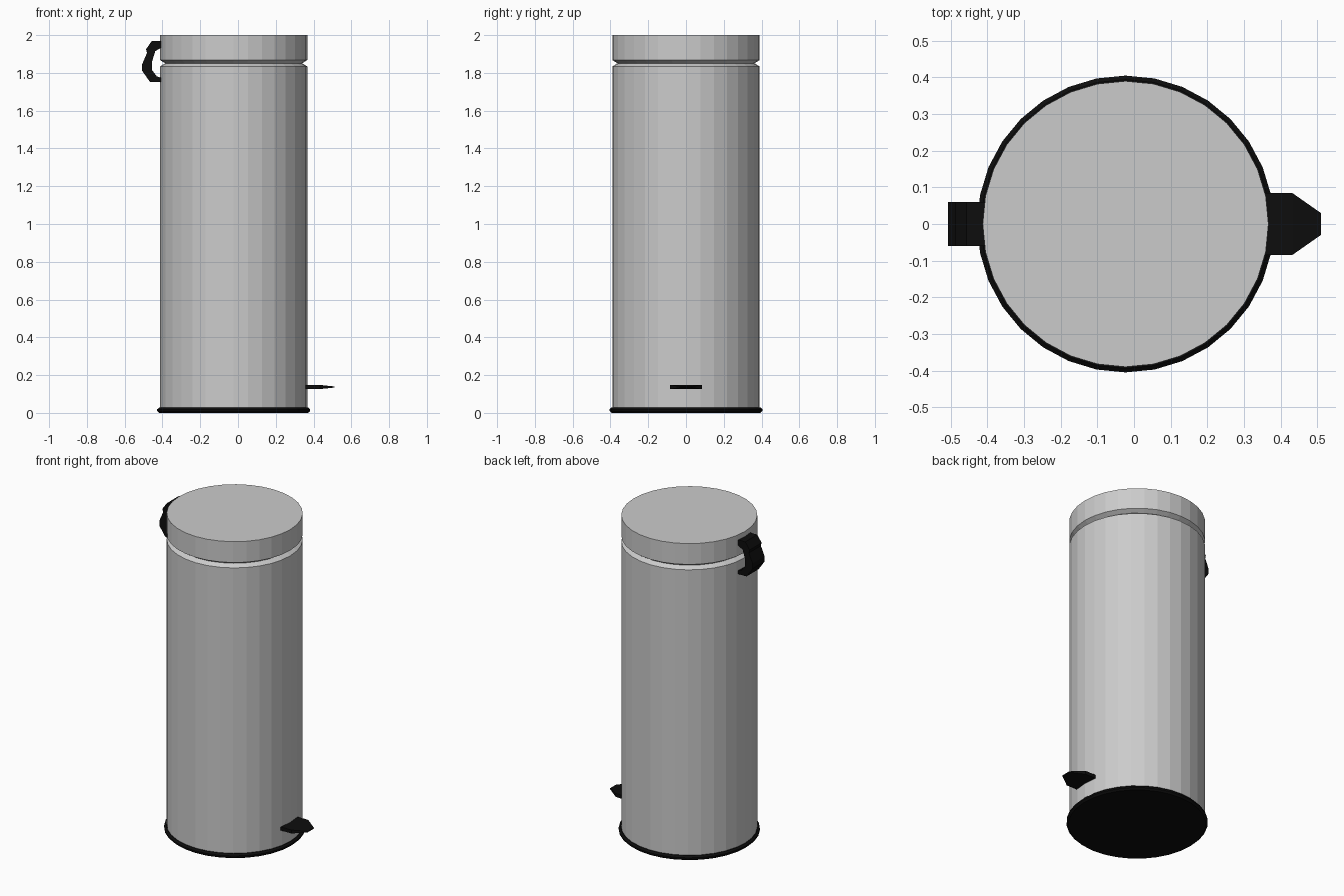
import bpy, bmesh
from math import sin, cos, tau

if "Cube" in bpy.data.objects:
    bpy.data.objects.remove(bpy.data.objects["Cube"])

CX = -0.023      # axis of the can
SIDES = 32

black = bpy.data.materials.new("black_plastic")
black.diffuse_color = (0.004, 0.004, 0.004, 1)
black.use_nodes = True
black.node_tree.nodes["Principled BSDF"].inputs["Base Color"].default_value = black.diffuse_color


def finish(name, bm, mat=None):
    bmesh.ops.recalc_face_normals(bm, faces=bm.faces)
    me = bpy.data.meshes.new(name)
    bm.to_mesh(me)
    bm.free()
    if mat:
        me.materials.append(mat)
    ob = bpy.data.objects.new(name, me)
    bpy.context.collection.objects.link(ob)
    return ob


def lathe(name, profile, mat=None):
    """Closed solid turned about the can axis from (radius, z) points."""
    bm = bmesh.new()
    rings = [[bm.verts.new((CX + r * cos(tau * i / SIDES), r * sin(tau * i / SIDES), z))
              for i in range(SIDES)] for r, z in profile]
    for a, b in zip(rings, rings[1:]):
        for i in range(SIDES):
            j = (i + 1) % SIDES
            bm.faces.new((a[i], a[j], b[j], b[i]))
    bm.faces.new(rings[0])
    bm.faces.new(rings[-1])
    return finish(name, bm, mat)


def loft(name, sections, mat=None):
    """Solid skinned through matching point loops."""
    bm = bmesh.new()
    loops = [[bm.verts.new(p) for p in s] for s in sections]
    n = len(loops[0])
    for a, b in zip(loops, loops[1:]):
        for i in range(n):
            j = (i + 1) % n
            bm.faces.new((a[i], a[j], b[j], b[i]))
    bm.faces.new(loops[0])
    bm.faces.new(loops[-1])
    return finish(name, bm, mat)


# Can body with the lid, split by a V groove
lathe("can_body", [(0.39, 0.025), (0.39, 1.834), (0.363, 1.851)])
lathe("lid", [(0.363, 1.851), (0.39, 1.868), (0.39, 2.0)])

# Base trim with a bevelled rim
lathe("base_trim", [(0.394, 0.0), (0.405, 0.01), (0.405, 0.019), (0.394, 0.029)], black)

# Carry handle: C-shaped side profile, extruded across y
handle = [(-0.40, 1.968), (-0.457, 1.968), (-0.487, 1.925), (-0.482, 1.905), (-0.508, 1.845),
          (-0.508, 1.812), (-0.466, 1.752), (-0.40, 1.752),
          (-0.40, 1.772), (-0.43, 1.782), (-0.455, 1.815), (-0.455, 1.86),
          (-0.438, 1.915), (-0.40, 1.937)]
loft("carry_handle", [[(x, y, z) for x, z in handle] for y in (-0.06, 0.06)], black)

# Foot pedal: flat plate tapering to a thin tip
stations = [(0.33, 0.084, 0.011), (0.433, 0.084, 0.011), (0.51, 0.03, 0.003)]
loft("foot_pedal", [[(x, sy * w, 0.137 + sz * t)
                     for sy, sz in ((-1, -1), (1, -1), (1, 1), (-1, 1))]
                    for x, w, t in stations], black)
